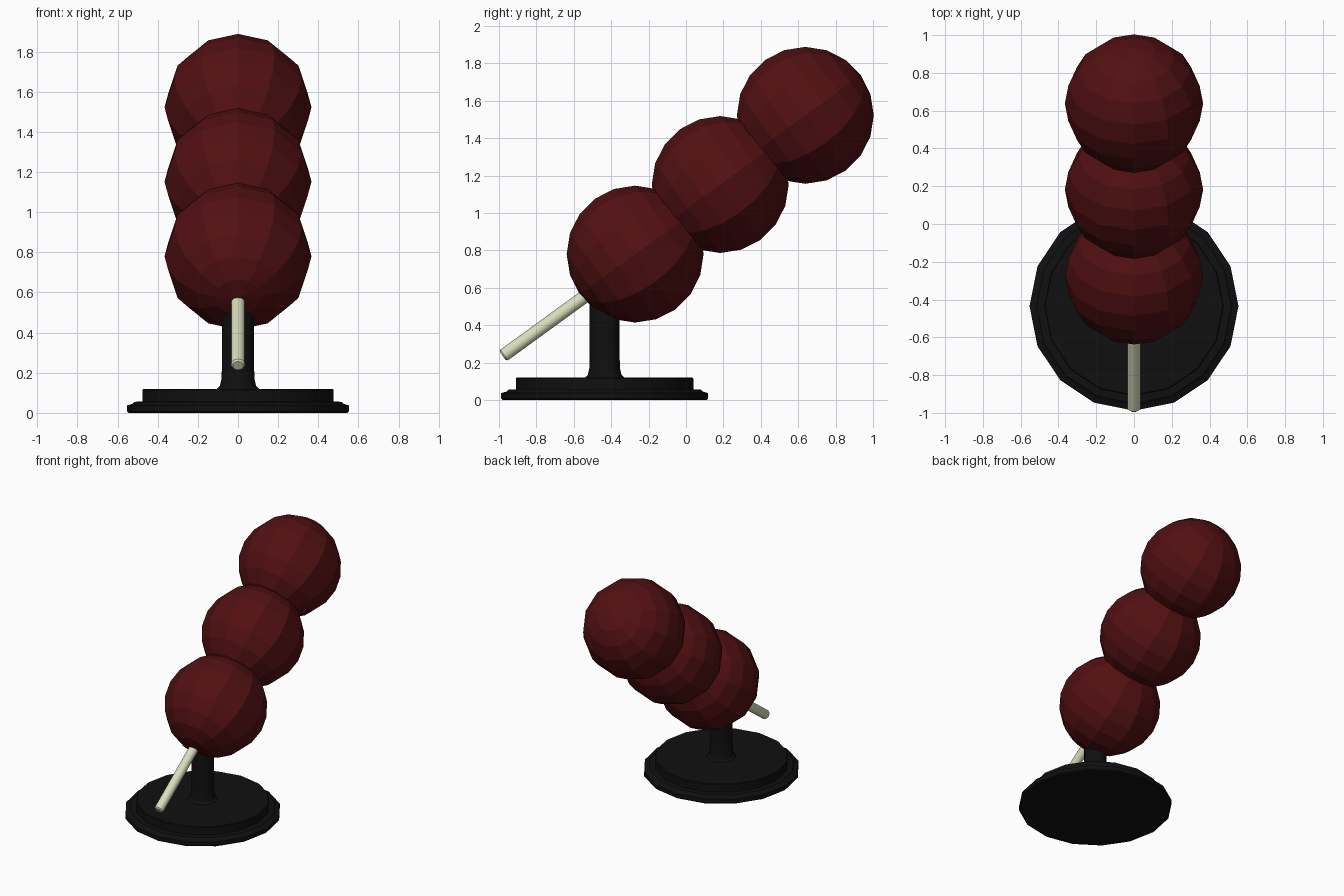
import bpy, bmesh
from math import radians, cos, sin, pi
from mathutils import Vector

if "Cube" in bpy.data.objects:
    bpy.data.objects.remove(bpy.data.objects["Cube"])

TILT = radians(36)
AXIS = Vector((0, cos(TILT), sin(TILT)))
LEAN = (TILT - pi / 2, 0, 0)   # turns local z onto the skewer axis


def material(name, rgb):
    m = bpy.data.materials.new(name)
    m.diffuse_color = (*rgb, 1)
    m.use_nodes = True
    m.node_tree.nodes["Principled BSDF"].inputs["Base Color"].default_value = m.diffuse_color
    return m


RED = material("dark_red", (0.085, 0.005, 0.006))
BLACK = material("black", (0.005, 0.005, 0.0055))
WOOD = material("pale_wood", (0.70, 0.72, 0.50))


def lathe(name, profile, sides, mat, location, rotation=(0, 0, 0)):
    """Spin an (r, z) profile into a closed, smooth-edged solid."""
    bm = bmesh.new()
    rings = [[bm.verts.new((r * cos(2 * pi * i / sides), r * sin(2 * pi * i / sides), z))
              for i in range(sides)] for r, z in profile]
    for a, b in zip(rings, rings[1:]):
        for i in range(sides):
            j = (i + 1) % sides
            bm.faces.new((a[i], a[j], b[j], b[i]))
    bm.faces.new(rings[0][::-1])
    bm.faces.new(rings[-1])
    mesh = bpy.data.meshes.new(name)
    bm.to_mesh(mesh)
    bm.free()
    mesh.materials.append(mat)
    ob = bpy.data.objects.new(name, mesh)
    ob.location, ob.rotation_euler = location, rotation
    bpy.context.collection.objects.link(ob)
    bpy.ops.object.select_all(action='DESELECT')
    ob.select_set(True)
    bpy.context.view_layer.objects.active = ob
    bpy.ops.object.shade_smooth_by_angle(angle=radians(30))
    return ob


# Stepped round base with a flared post
lathe("base_and_post",
      [(0.545, 0), (0.553, 0.008), (0.553, 0.037), (0.525, 0.045), (0.515, 0.055),
       (0.475, 0.057), (0.475, 0.115), (0.47, 0.12), (0.105, 0.12), (0.09, 0.135),
       (0.082, 0.17), (0.08, 0.24), (0.08, 0.62)],
      16, BLACK, (0, -0.435, 0))

# Skewer stick with softened ends, running through the balls
lathe("stick",
      [(0.026, 0), (0.035, 0.009), (0.035, 1.94), (0.026, 1.95)],
      16, WOOD, (0, -0.98, 0.235), LEAN)

# Three faceted balls along the skewer
for i, (y, z) in enumerate([(-0.272, 0.78), (0.183, 1.152), (0.638, 1.522)]):
    bpy.ops.mesh.primitive_uv_sphere_add(segments=12, ring_count=10, radius=0.366,
                                         location=(0, y, z), rotation=LEAN)
    ball = bpy.context.object
    ball.name = f"ball_{i + 1}"
    ball.data.materials.append(RED)
